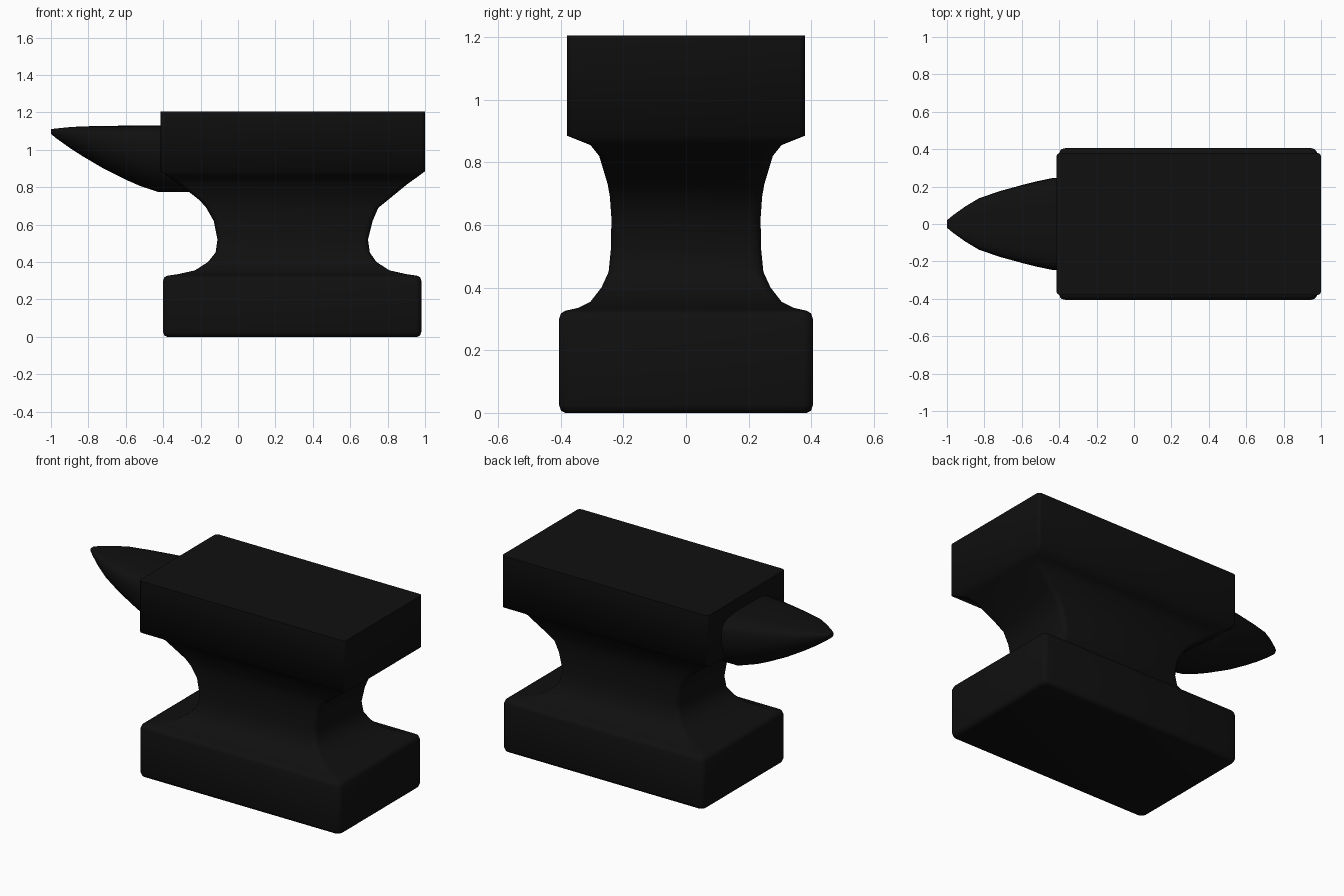
import bpy, bmesh
from math import cos, sin, pi, radians

cube = bpy.data.objects.get("Cube")
if cube:
    bpy.data.objects.remove(cube)

iron = bpy.data.materials.new("black_iron")
iron.use_nodes = True
colour = (0.005, 0.005, 0.005, 1)
iron.diffuse_color = colour
iron.node_tree.nodes["Principled BSDF"].inputs["Base Color"].default_value = colour


def loft(name, rings, angle):
    """Skin a list of equal-length closed rings and cap both ends."""
    bm = bmesh.new()
    loops = [[bm.verts.new(p) for p in ring] for ring in rings]
    n = len(loops[0])
    for a, b in zip(loops, loops[1:]):
        for i in range(n):
            j = (i + 1) % n
            bm.faces.new((a[i], a[j], b[j], b[i]))
    bm.faces.new(loops[0])
    bm.faces.new(loops[-1])
    bmesh.ops.recalc_face_normals(bm, faces=bm.faces)
    mesh = bpy.data.meshes.new(name)
    bm.to_mesh(mesh)
    bm.free()
    mesh.materials.append(iron)
    obj = bpy.data.objects.new(name, mesh)
    bpy.context.collection.objects.link(obj)
    bpy.ops.object.select_all(action='DESELECT')
    obj.select_set(True)
    bpy.context.view_layer.objects.active = obj
    bpy.ops.object.shade_smooth_by_angle(angle=radians(angle))
    return obj


def rounded_rectangle(z, x0, x1, half, r, steps=3):
    corners = [(x1 - r, half - r), (x0 + r, half - r),
               (x0 + r, r - half), (x1 - r, r - half)]
    return [(cx + r * cos((k + s / steps) * pi / 2),
             cy + r * sin((k + s / steps) * pi / 2), z)
            for k, (cx, cy) in enumerate(corners) for s in range(steps + 1)]


def horn_section(x, half, bottom, top, steps=28):
    """Flattened top with soft shoulders, half-ellipse belly."""
    middle = top - 0.32 * (top - bottom)
    ring = []
    for i in range(steps):
        c, s = cos(2 * pi * i / steps), sin(2 * pi * i / steps)
        if s > 0:
            y = half * abs(c) ** 0.55 * (1 if c > 0 else -1)
            z = middle + (top - middle) * s ** 0.55
        else:
            y, z = half * c, middle + (middle - bottom) * s
        ring.append((x, y, z))
    return ring


# Base, waist and face block: height, right end, left end, half depth, corner radius
body = [
    (0.00, -0.38, 0.96, 0.385, 0.03),
    (0.007, -0.394, 0.974, 0.399, 0.03),
    (0.025, -0.40, 0.98, 0.405, 0.03),
    (0.30, -0.40, 0.98, 0.405, 0.03),
    (0.318, -0.394, 0.974, 0.399, 0.03),
    (0.326, -0.38, 0.96, 0.385, 0.03),
    (0.335, -0.32, 0.90, 0.345, 0.03),
    (0.355, -0.23, 0.81, 0.305, 0.03),
    (0.40, -0.16, 0.74, 0.27, 0.03),
    (0.45, -0.12, 0.705, 0.247, 0.03),
    (0.52, -0.11, 0.695, 0.24, 0.03),
    (0.62, -0.13, 0.72, 0.238, 0.03),
    (0.69, -0.17, 0.75, 0.243, 0.03),
    (0.73, -0.205, 0.80, 0.25, 0.03),
    (0.82, -0.32, 0.91, 0.277, 0.03),
    (0.855, -0.37, 0.96, 0.305, 0.025),
    (0.885, -0.415, 1.00, 0.38, 0.02),
    (1.205, -0.415, 1.00, 0.38, 0.02),
]
loft("anvil_body", [rounded_rectangle(*level) for level in body], 72)

# Horn: position along x, half width, underside, top
horn = [
    (-1.00, 0.02, 1.085, 1.11),
    (-0.97, 0.045, 1.06, 1.114),
    (-0.90, 0.095, 1.01, 1.121),
    (-0.83, 0.137, 0.965, 1.125),
    (-0.72, 0.175, 0.90, 1.127),
    (-0.60, 0.208, 0.84, 1.129),
    (-0.52, 0.228, 0.805, 1.13),
    (-0.43, 0.247, 0.775, 1.13),
    (-0.20, 0.247, 0.775, 1.13),
]
loft("horn", [horn_section(*station) for station in horn], 60)
